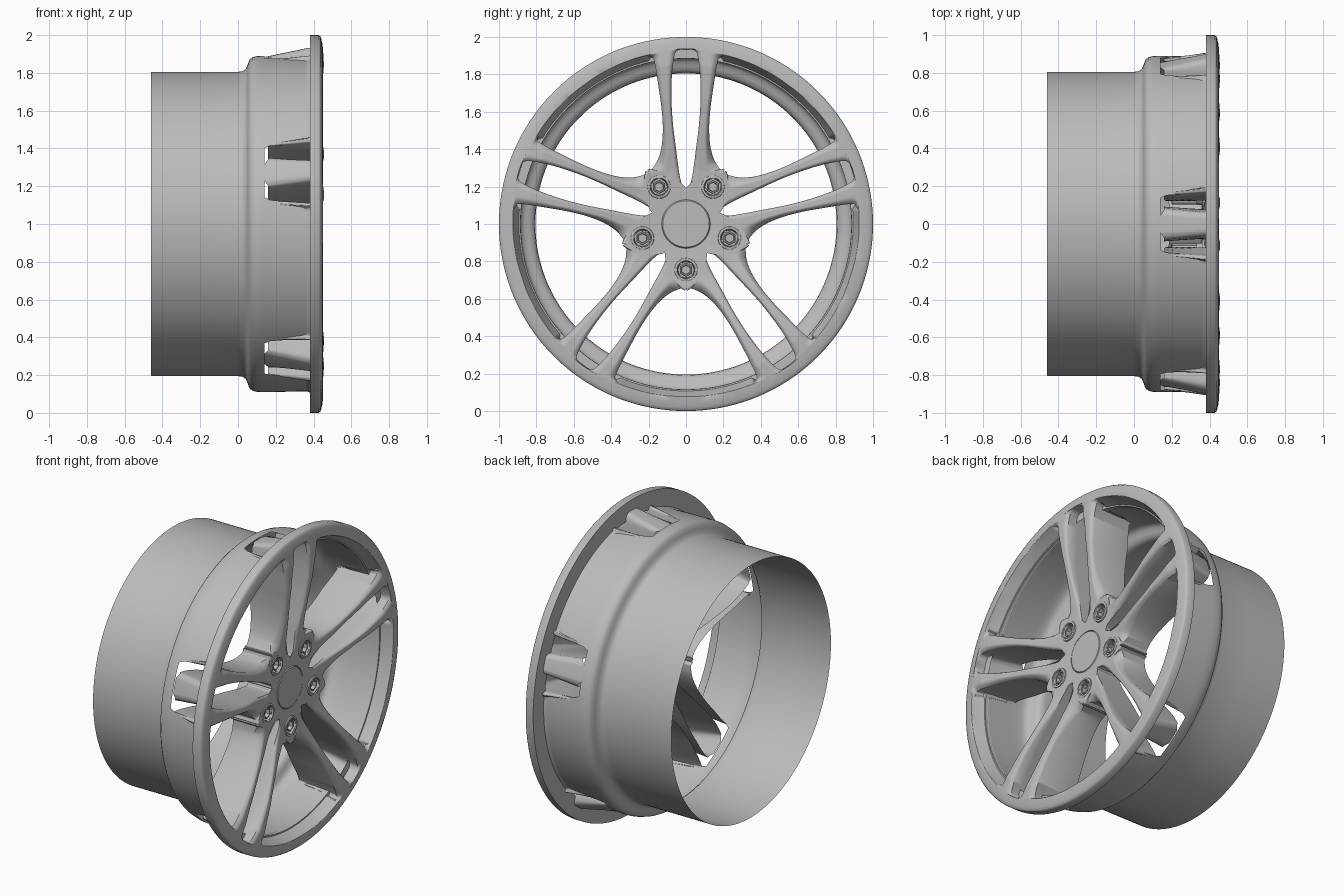
import bpy, bmesh, math
from mathutils import Vector

cube = bpy.data.objects.get("Cube")
if cube:
    bpy.data.objects.remove(cube, do_unlink=True)


def material(name, v):
    m = bpy.data.materials.new(name)
    m.use_nodes = True
    m.diffuse_color = (v, v, v, 1)
    m.node_tree.nodes["Principled BSDF"].inputs["Base Color"].default_value = (v, v, v, 1)
    return m


SILVER = material("silver grey", 0.5)


def clamp(v):
    return max(0.0, min(1.0, v))


def spot(x, r, deg):
    """Point at a radius and angle from the top, around the wheel axis."""
    a = math.radians(deg)
    return Vector((x, r * math.sin(a), 1 + r * math.cos(a)))


def add_grid(bm, rows, skip=None):
    """Grid over half a sector, mirrored and repeated five times."""
    for n in range(5):
        for side in (1, -1):
            vs = [[bm.verts.new(spot(x, r, n * 72 + side * d)) for x, r, d in row] for row in rows]
            for i in range(len(vs) - 1):
                for j in range(len(vs[i]) - 1):
                    if not (skip and skip(i, j)):
                        bm.faces.new((vs[i][j], vs[i][j + 1], vs[i + 1][j + 1], vs[i + 1][j]))


def finish(bm, name, angle=40):
    bmesh.ops.remove_doubles(bm, verts=bm.verts, dist=0.0005)
    bmesh.ops.dissolve_degenerate(bm, edges=bm.edges, dist=0.0001)
    bmesh.ops.recalc_face_normals(bm, faces=bm.faces)
    mesh = bpy.data.meshes.new(name)
    bm.to_mesh(mesh)
    bm.free()
    ob = bpy.data.objects.new(name, mesh)
    bpy.context.collection.objects.link(ob)
    mesh.materials.append(SILVER)
    bpy.ops.object.select_all(action='DESELECT')
    ob.select_set(True)
    bpy.context.view_layer.objects.active = ob
    bpy.ops.object.shade_smooth_by_angle(angle=math.radians(angle))
    return ob


def lathe(name, profile, centre, segs):
    """Spin (radius, x) points around an axis parallel to x."""
    bm = bmesh.new()
    rings = []
    for r, x in profile:
        rings.append([bm.verts.new(centre + Vector((x, r * math.sin(a), r * math.cos(a))))
                      for a in (2 * math.pi * k / segs for k in range(segs))])
    for a, b in zip(rings, rings[1:]):
        for k in range(segs):
            bm.faces.new((a[k], a[(k + 1) % segs], b[(k + 1) % segs], b[k]))
    bm.faces.new(rings[-1])
    return finish(bm, name)


def polar(pts):
    return [(math.hypot(*p), math.degrees(math.atan2(p[1], p[0]))) for p in pts]


def spline(pts, t):
    """Smooth curve through the points."""
    i = min(int(t), len(pts) - 2)
    f = t - i
    p0, p1, p2, p3 = (pts[max(0, min(len(pts) - 1, i + o))] for o in (-1, 0, 1, 2))
    return [0.5 * (2 * b + (c - a) * f + (2 * a - 5 * b + 4 * c - d) * f * f
                   + (3 * b - a - 3 * c + d) * f ** 3) for a, b, c, d in zip(p0, p1, p2, p3)]


# Edges of one arm as (outward, sideways): slot side and wide opening side
slot = [(.13, 0)] + polar([(.19, 0), (.2, .018), (.25, .032), (.32, .043), (.4, .053), (.5, .066),
                           (.6, .075), (.7, .078), (.8, .075), (.87, .067), (.915, .057),
                           (.933, .035), (.937, .012), (.937, 0)])
gap = [(.13, 36)] + polar([(.275, .2), (.295, .18), (.335, .155), (.38, .138), (.44, .127),
                           (.52, .124), (.61, .13), (.7, .142), (.8, .157), (.86, .168),
                           (.893, .182)]) + [(.922, 14.5), (.922, 25), (.922, 36)]
gap[1] = (gap[1][0], 36)
LAST = len(slot) - 1
HEIGHT = [(0, .365), (.13, .366), (.3, .376), (.5, .412), (.68, .44), (.85, .455), (.93, .45), (1, .44)]


def height(r):
    for (a, ha), (b, hb) in zip(HEIGHT, HEIGHT[1:]):
        if r <= b:
            f = (r - a) / (b - a)
            return ha + (hb - ha) * f
    return HEIGHT[-1][1]


# Spoke face, rim flange and spoke walls
COLS, STEPS = 14, 8
face, slot_wall, gap_wall = [], [], []
for k in range(LAST * STEPS + 1):
    t = k / STEPS
    (rs, ds), (rg, dg) = spline(slot, t), spline(gap, t)
    if t <= 1:
        ds, dg = 0, 36
    ds, dg = max(0, ds), min(36, dg)
    edge = clamp((t - 1) / 2) * clamp((LAST - t) / 3)
    row = []
    for j in range(COLS + 1):
        u = j / COLS
        r = rs + (rg - rs) * u
        drop = .016 * clamp(1 - u / .25) ** 2
        drop += (.022 + .03 * clamp((.55 - r) / .2)) * clamp(1 - (1 - u) / .35) ** 2
        row.append((height(r) - drop * edge, r, ds + (dg - ds) * u))
    face.append(row)
    if t >= 1:
        draft = 1.2 * clamp((rs - .4) / .4) * clamp((LAST - t) / 3)
        back = .2 - .04 * clamp((rs - .2) / .5) - .02 * clamp(t - 11)
        x, r, d = row[0]
        slot_wall.append([(x, r, d), (.37, min(r, .932), d),
                          (back, min(r, .884), d + draft)])
        back = .2 - .04 * clamp((rg - .2) / .5) + .2 * clamp((t - 11.3) * 2)
        x, r, d = row[-1]
        gap_wall.append([(x, r, d), (back, min(r, .884), d - draft)])
for x, r in ((.447, .955), (.441, .98), (.436, .994), (.428, 1), (.38, 1), (.38, .885)):
    face.append([(x, r, 36 * j / COLS if r > .96 else p[2]) for j, p in enumerate(face[LAST * STEPS])])

bm = bmesh.new()
add_grid(bm, face)
add_grid(bm, slot_wall)
add_grid(bm, gap_wall)
# Openings for the bolts
bolts = [spot(.372, .245, 36 + 72 * n) for n in range(5)]
holes = [f for f in bm.faces if f.calc_center_median().x > .33
         and any((f.calc_center_median() - b).length < .043 for b in bolts)]
bmesh.ops.delete(bm, geom=holes, context='FACES')
finish(bm, "spokes_and_flange")

# Barrel with tapered windows behind the arms
profile = [(-.46, .805), (-.2, .805), (0, .805), (.025, .809), (.042, .822), (.052, .845), (.06, .868),
           (.075, .882), (.1, .889), (.14, .89), (.17, .89), (.38, .885)]
taper = {.14: 2.2, .17: 1.2}
barrel = [[(x, r, j - taper.get(x, 0) * clamp(1 - abs(j - 11) / 5)) for j in range(37)]
          for x, r in profile]
bm = bmesh.new()
add_grid(bm, barrel, lambda i, j: profile[i][0] >= .14 and j < 11)
finish(bm, "barrel")

# Centre cap with a fine groove
lathe("centre_cap", [(.135, .364), (.131, .356), (.127, .366), (.124, .369), (.06, .37)],
      Vector((0, 0, 1)), 64)

# Bolt seats and hexagonal bolts
for n, b in enumerate(bolts):
    lathe(f"bolt_seat_{n + 1}", [(.064, -.012), (.061, .006), (.056, .009), (.049, .008), (.044, -.012),
                                 (.042, -.04), (.01, -.04)], b, 32)
    lathe(f"bolt_{n + 1}", [(.038, -.04), (.038, -.006), (.034, -.002), (.027, -.002), (.024, -.025),
                            (.01, -.025)], b, 6)
